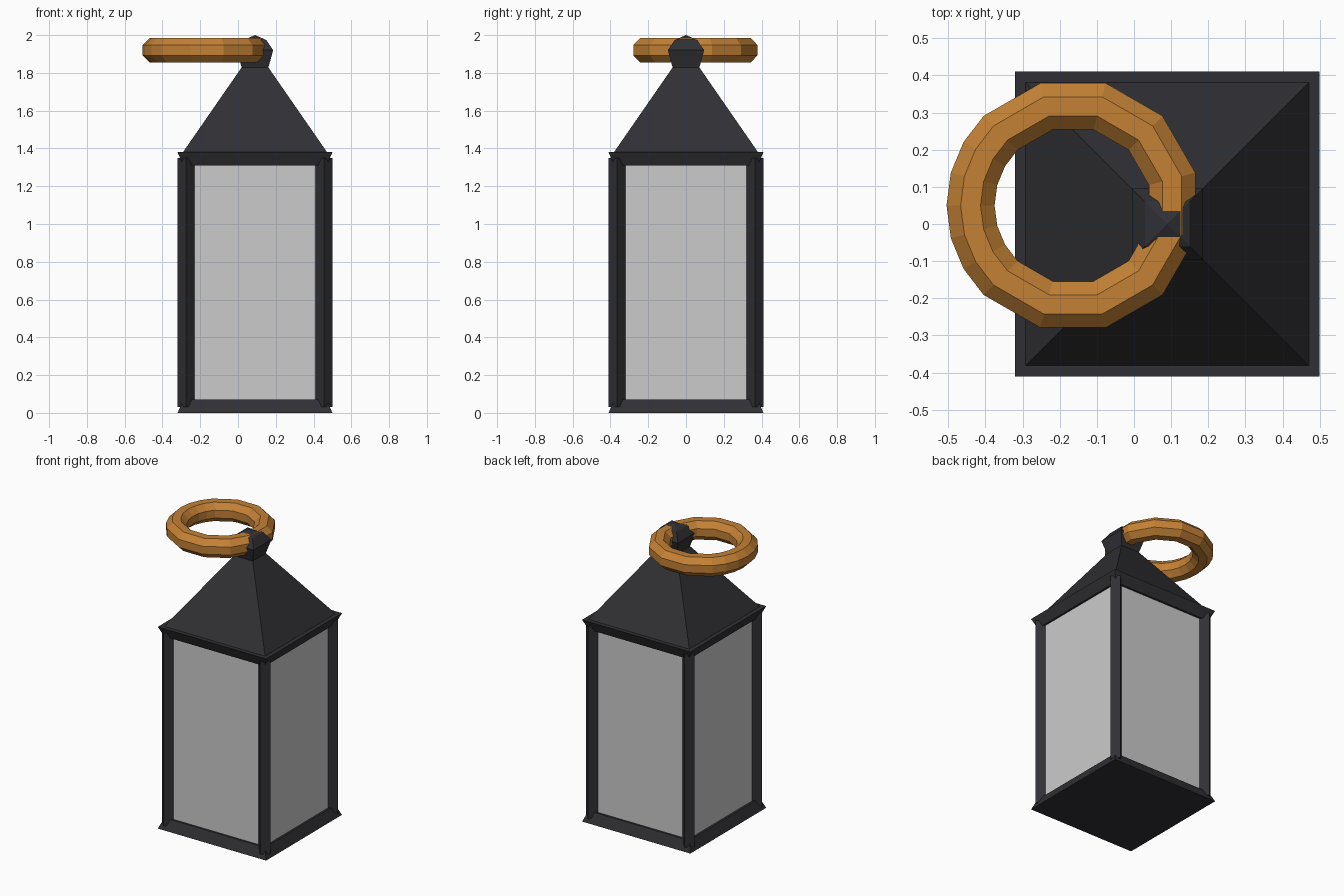
import bpy, bmesh
from math import sin, cos, radians, pi, sqrt

if "Cube" in bpy.data.objects:
    bpy.data.objects.remove(bpy.data.objects["Cube"])

CX = 0.09  # lantern axis in x; the ring hangs off to the left


def material(name, rgb):
    m = bpy.data.materials.new(name)
    m.diffuse_color = (*rgb, 1)
    m.use_nodes = True
    m.node_tree.nodes["Principled BSDF"].inputs["Base Color"].default_value = m.diffuse_color
    return m


DARK = material("dark_metal", (0.03, 0.03, 0.035))
WOOD = material("brown_ring", (0.55, 0.22, 0.035))


def loft(name, rings, mat=None, closed=False):
    """Skin a list of equal-length point rings; cap the ends unless closed."""
    bm = bmesh.new()
    vs = [[bm.verts.new(p) for p in r] for r in rings]
    n = len(vs[0])
    pairs = list(zip(vs, vs[1:] + vs[:1])) if closed else list(zip(vs, vs[1:]))
    for a, b in pairs:
        for i in range(n):
            j = (i + 1) % n
            bm.faces.new((a[i], a[j], b[j], b[i]))
    if not closed:
        bm.faces.new(vs[0][::-1])
        bm.faces.new(vs[-1])
    bmesh.ops.remove_doubles(bm, verts=bm.verts, dist=1e-5)
    bmesh.ops.recalc_face_normals(bm, faces=bm.faces)
    me = bpy.data.meshes.new(name)
    bm.to_mesh(me)
    bm.free()
    ob = bpy.data.objects.new(name, me)
    bpy.context.collection.objects.link(ob)
    if mat:
        me.materials.append(mat)
    return ob


def square(h, z, x=0, y=0, turn=45):
    """Square of half-width h (turn=45), or a diamond when turn=0."""
    r = h * sqrt(2)
    return [(CX + x + r * cos(radians(turn + 90 * k)),
             y + r * sin(radians(turn + 90 * k)), z) for k in range(4)]


def stack(name, profile, mat=None):
    return loft(name, [square(h, z) for h, z in profile], mat)


# Base and upper rim, flared outwards
stack("base", [(0.41, 0), (0.38, 0.07)], DARK)
stack("upper_rim", [(0.38, 1.31), (0.41, 1.38)], DARK)

# Glass body
stack("glass", [(0.366, 0.06), (0.366, 1.32)])

# Diamond-section corner posts
for sx in (-1, 1):
    for sy in (-1, 1):
        h = 0.045 / sqrt(2)
        loft("corner_post", [square(h, z, sx * 0.365, sy * 0.365, 0)
                             for z in (0.03, 1.35)], DARK)

# Roof and faceted finial
stack("roof", [(0.385, 1.375), (0.07, 1.83)], DARK)
stack("finial", [(0.07, 1.825), (0.096, 1.92), (0.06, 1.974), (1e-6, 2.0)], DARK)

# Carrying ring: octagonal tube, finer steps on the far side
angles = [-15, 15, 45, 75, 105, 135, 150, 165, 180, 195, 210, 225, 255, 285, 315]
MAJOR, TUBE = 0.276, 0.07
rings = []
for a in map(radians, angles):
    ring = []
    for k in range(8):
        t = pi / 8 + k * pi / 4
        r = MAJOR + TUBE * cos(t)
        ring.append((-0.164 + r * cos(a), 0.05 + r * sin(a), 1.92 + TUBE * sin(t)))
    rings.append(ring)
loft("carrying_ring", rings, WOOD, closed=True)
